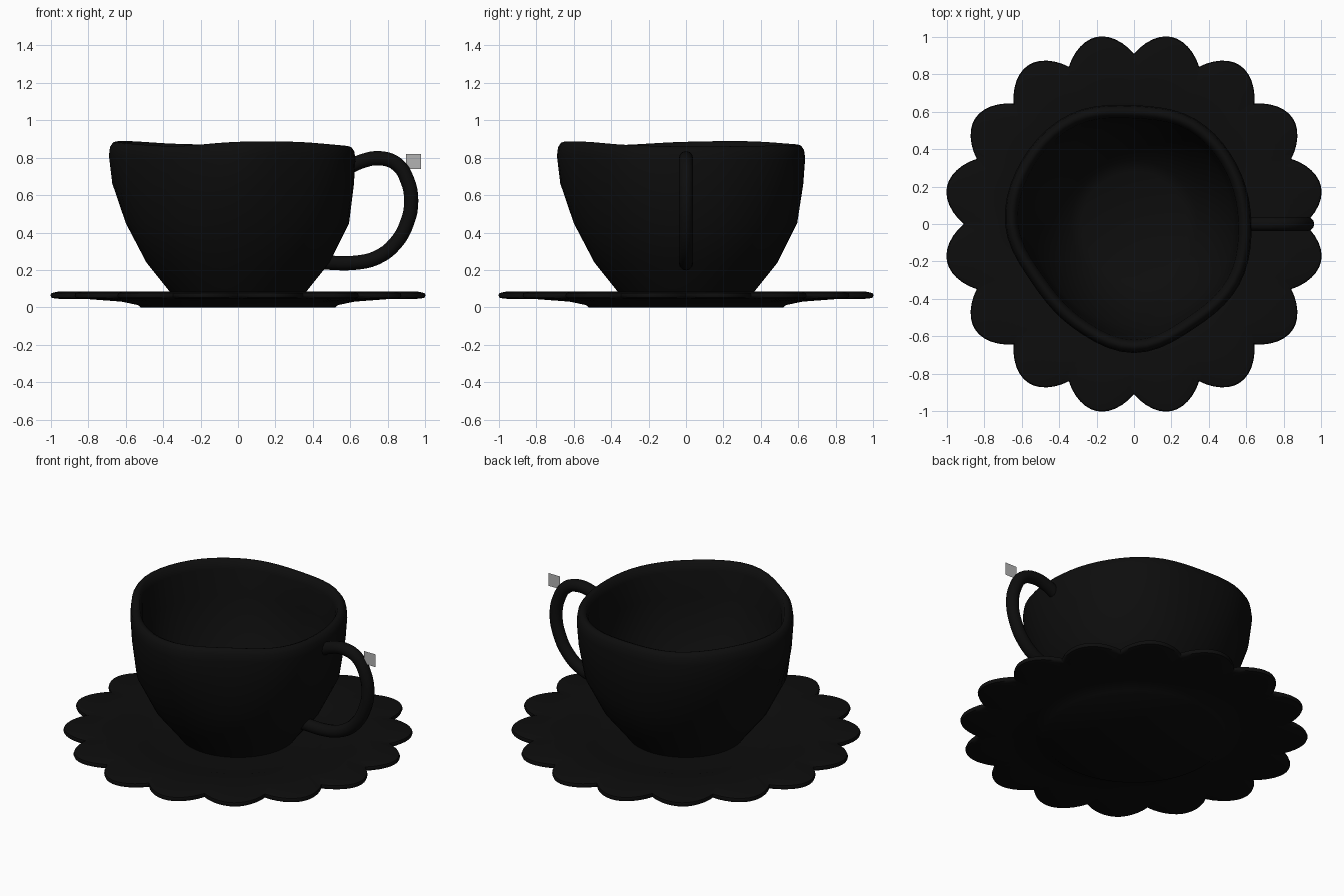
import bpy, bmesh, math

cube = bpy.data.objects.get("Cube")
if cube:
    bpy.data.objects.remove(cube, do_unlink=True)


def material(name, value):
    mat = bpy.data.materials.new(name)
    mat.use_nodes = True
    color = (value, value, value, 1)
    mat.diffuse_color = color
    mat.node_tree.nodes["Principled BSDF"].inputs["Base Color"].default_value = color
    return mat


BLACK = material("glossy black", 0.004)
GREY = material("plain grey", 0.45)


def finish(name, mesh, mat, angle=50):
    """Link a mesh as an object with one colour and smooth shading."""
    obj = bpy.data.objects.new(name, mesh)
    bpy.context.collection.objects.link(obj)
    mesh.materials.clear()
    mesh.materials.append(mat)
    bpy.ops.object.select_all(action="DESELECT")
    obj.select_set(True)
    bpy.context.view_layer.objects.active = obj
    bpy.ops.object.shade_smooth_by_angle(angle=math.radians(angle))
    return obj


def lathe(name, rows, point, segments, mat):
    """Bridge closed rings; point(row, angle) gives radius and height."""
    bm = bmesh.new()
    rings = []
    for row in rows:
        ring = []
        for i in range(segments):
            a = math.tau * i / segments
            r, z = point(row, a)
            ring.append(bm.verts.new((r * math.cos(a), r * math.sin(a), z)))
        rings.append(ring)
    for low, high in zip(rings, rings[1:]):
        for i in range(segments):
            j = (i + 1) % segments
            bm.faces.new((low[i], low[j], high[j], high[i]))
    bm.faces.new(rings[0][::-1])
    bm.faces.new(rings[-1])
    bmesh.ops.recalc_face_normals(bm, faces=bm.faces)
    mesh = bpy.data.meshes.new(name)
    bm.to_mesh(mesh)
    bm.free()
    return finish(name, mesh, mat)


def around(values, a):
    """Smooth periodic interpolation of evenly spaced values."""
    n = len(values)
    t = a / math.tau * n
    i = math.floor(t)
    t -= i
    p, q, r, s = (values[(i + k) % n] for k in (-1, 0, 1, 2))
    return q + 0.5 * t * (r - p + t * (2*p - 5*q + 4*r - s + t * (3*(q - r) + s - p)))


# Hand-formed cup: round foot blending into an uneven, wavy rim
RIM_RADIUS = [.628, .635, .65, .635, .68, .69, .69, .63, .645, .69, .645, .65]
RIM_HEIGHT = [.86, .862, .866, .868, .874, .888, .885, .87, .863, .885, .885, .868]
RIM_MEAN = 0.873

# Each row: height, round radius, offset from rim radius, share of rim shape
cup_rows = [
    (.05, .34, 0, 0), (.09, .37, 0, 0), (.24, .49, 0, 0), (.45, .59, 0, .1),
    (.66, .60, -.005, .85), (.80, 0, 0, 1), (.845, 0, -.006, 1),
    (.868, 0, -.022, 1), (.873, 0, -.036, 1), (.865, 0, -.055, 1),
    (.82, 0, -.07, 1), (.66, .54, -.075, .8), (.45, .53, -.07, .1),
    (.26, .43, 0, 0), (.15, .34, 0, 0), (.115, .28, 0, 0),
]


def cup_point(row, a):
    z, base, offset, share = row
    r = base * (1 - share) + (around(RIM_RADIUS, a) + offset) * share
    wave = (around(RIM_HEIGHT, a) - RIM_MEAN) * max(0, (z - .6) / (RIM_MEAN - .6))
    return r, z + wave


lathe("cup", cup_rows, cup_point, 60, BLACK)

# Saucer with sixteen petals; each row: height, radius, share of petal shape
saucer_rows = [
    (0, .52, 0), (.012, .535, 0), (.03, .62, 0), (.044, .78, .3), (.046, .89, .9),
    (.052, .905, 1), (.064, .91, 1), (.076, .905, 1), (.084, .88, .9),
    (.085, .78, .3), (.08, .62, 0), (.058, .54, 0), (.055, .50, 0),
]


def saucer_point(row, a):
    z, r, share = row
    return r + .11 * share * abs(math.sin(8 * a)) ** 0.9, z


lathe("saucer", saucer_rows, saucer_point, 192, BLACK)

# Handle: round tube swept along a loop on the left side
path = [(.585, .745), (.66, .78), (.76, .797), (.85, .765), (.905, .68), (.926, .57),
        (.905, .455), (.84, .34), (.74, .265), (.62, .238), (.46, .24)]
curve = bpy.data.curves.new("handle_path", "CURVE")
curve.dimensions = "3D"
curve.bevel_depth = 0.038
curve.bevel_resolution = 4
curve.resolution_u = 4
curve.use_fill_caps = True
spline = curve.splines.new("BEZIER")
spline.bezier_points.add(len(path) - 1)
for p, (x, z) in zip(spline.bezier_points, path):
    p.co = (x, 0, z)
    p.handle_left_type = p.handle_right_type = "AUTO"
guide = bpy.data.objects.new("handle_path", curve)
bpy.context.collection.objects.link(guide)
graph = bpy.context.evaluated_depsgraph_get()
tube = bpy.data.meshes.new_from_object(guide.evaluated_get(graph))
bpy.data.objects.remove(guide, do_unlink=True)
finish("handle", tube, BLACK)

# Small upright square plate beside the handle
x, z, h = .938, .78, .041
plate = bpy.data.meshes.new("square_plate")
plate.from_pydata([(x - h, 0, z - h), (x + h, 0, z - h), (x + h, 0, z + h), (x - h, 0, z + h)],
                  [], [(0, 1, 2, 3)])
finish("square_plate", plate, GREY)
